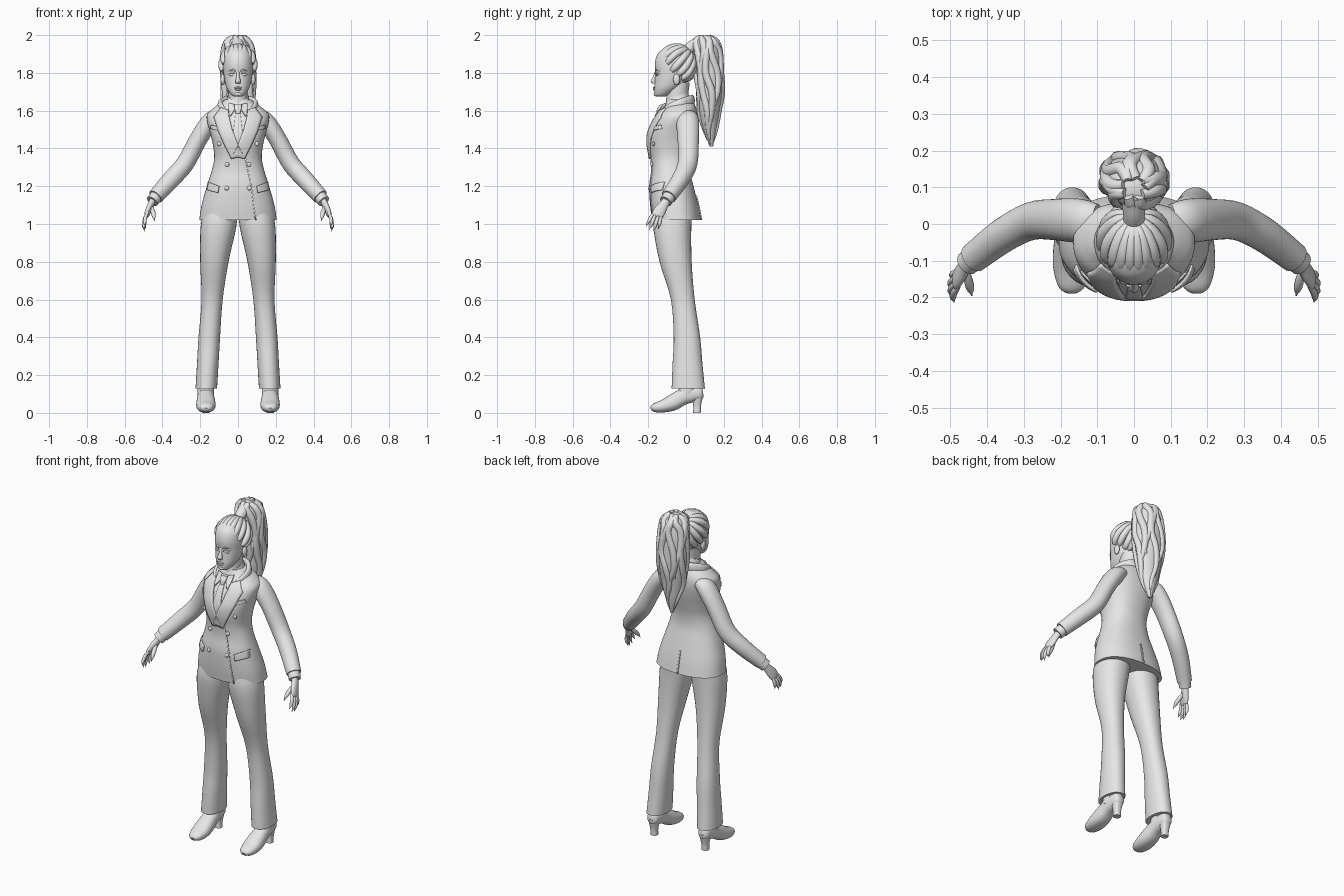
import bpy, bmesh, math
from mathutils import Vector
from mathutils.bvhtree import BVHTree

cube = bpy.data.objects.get("Cube")
if cube:
    bpy.data.objects.remove(cube)

grey = bpy.data.materials.new("plain_grey")
grey.use_nodes = True
grey.diffuse_color = (0.8, 0.8, 0.8, 1)
grey.node_tree.nodes["Principled BSDF"].inputs["Base Color"].default_value = (0.8, 0.8, 0.8, 1)
parts = []


def finish(name, bm, mirror=False, thick=0):
    """Turn a bmesh into a named object, optionally mirrored or thickened."""
    bmesh.ops.recalc_face_normals(bm, faces=bm.faces)
    mesh = bpy.data.meshes.new(name)
    bm.to_mesh(mesh)
    bm.free()
    mesh.materials.append(grey)
    obj = bpy.data.objects.new(name, mesh)
    bpy.context.collection.objects.link(obj)
    if thick:
        mod = obj.modifiers.new("thickness", 'SOLIDIFY')
        mod.thickness, mod.offset = thick, 0
    if mirror:
        mod = obj.modifiers.new("mirror", 'MIRROR')
        mod.use_mirror_merge = False
    parts.append(obj)
    return obj


def smooth(points, steps):
    """Catmull-Rom sampling of points of any dimension."""
    p = [Vector(q) for q in points]
    p = [p[0] * 2 - p[1]] + p + [p[-1] * 2 - p[-2]]
    out = []
    for i in range(1, len(p) - 2):
        a, b, c, d = p[i - 1:i + 3]
        for s in range(steps):
            t = s / steps
            out.append((b * 2 + (c - a) * t + (a * 2 - b * 5 + c * 4 - d) * t ** 2
                        + (b * 3 - a - c * 3 + d) * t ** 3) * 0.5)
    return out + [p[-2]]


def loft(name, rings, along=False, ref=(1, 0, 0), power=2, sides=32, steps=4,
         mirror=False, tilt=0):
    """Skin rings (x, y, z, radius a, radius b), level or square to their path."""
    rings = smooth(rings, steps)
    bm = bmesh.new()
    loops = []
    for i, r in enumerate(rings):
        centre, u, v = Vector(r[:3]), Vector((1, 0, 0)), Vector((0, 1, tilt))
        if along:
            t = Vector(rings[min(i + 1, len(rings) - 1)][:3]) - Vector(rings[max(i - 1, 0)][:3])
            u = t.cross(Vector(ref)).normalized()
            v = t.cross(u).normalized()
        loop = []
        for k in range(sides):
            a = math.tau * k / sides
            c, s = math.cos(a), math.sin(a)
            c = math.copysign(abs(c) ** (2 / power), c)
            s = math.copysign(abs(s) ** (2 / power), s)
            loop.append(bm.verts.new(centre + u * c * max(r[3], .002) + v * s * max(r[4], .002)))
        loops.append(loop)
    for l, m in zip(loops, loops[1:]):
        for k in range(sides):
            n = (k + 1) % sides
            bm.faces.new((l[k], l[n], m[n], m[k]))
    bm.faces.new(loops[0])
    bm.faces.new(loops[-1])
    return finish(name, bm, mirror)


def stack(name, levels, **kw):
    """Level loft from (z, half width, front y, back y)."""
    return loft(name, [(0, (f + b) / 2, z, w, (b - f) / 2) for z, w, f, b in levels], **kw)


def cord(name, path, radius, **kw):
    """Tapered round strand along a path."""
    n = len(path) - 1
    rings = [(*p, radius * (1 - .6 * abs(2 * i / n - .8) ** 3),) * 1 for i, p in enumerate(path)]
    return loft(name, [(*r, r[3]) for r in rings], along=True, sides=10, **kw)


def ball(name, at, size, mirror=False):
    bm = bmesh.new()
    bmesh.ops.create_uvsphere(bm, u_segments=20, v_segments=12, radius=1)
    for v in bm.verts:
        v.co = Vector([c + s * p for c, s, p in zip(at, size, v.co)])
    return finish(name, bm, mirror)


def surface(obj):
    tree = BVHTree.FromPolygons([v.co for v in obj.data.vertices],
                                [p.vertices[:] for p in obj.data.polygons])

    def y_at(x, z, side=-1):
        hit = tree.ray_cast(Vector((x, side, z)), Vector((0, -side, 0)))[0]
        return hit.y if hit else -.06
    return y_at


def patch(name, rows, y_at, lift=.003, thick=.009, side=-1, mirror=True):
    """Thin plate between two edges, laid on a surface; rows are (x, z, x, z)."""
    bm = bmesh.new()
    grid = []
    for a, b in zip(rows, rows[1:]):
        for s in range(7):
            r = Vector(a).lerp(Vector(b), s / 6)
            row = []
            for k in range(7):
                x, z = r[0] + (r[2] - r[0]) * k / 6, r[1] + (r[3] - r[1]) * k / 6
                row.append(bm.verts.new((x, y_at(x, z, side) + side * lift, z)))
            grid.append(row)
    for l, m in zip(grid, grid[1:]):
        for k in range(6):
            bm.faces.new((l[k], l[k + 1], m[k + 1], m[k]))
    bmesh.ops.remove_doubles(bm, verts=bm.verts, dist=.0001)
    return finish(name, bm, mirror, thick)


# Jacket body
jacket = stack("jacket_body", [
    (1.02, .205, -.18, .08), (1.1, .193, -.19, .065), (1.2, .165, -.195, .04),
    (1.28, .14, -.185, .02), (1.35, .126, -.188, .02), (1.42, .133, -.2, .035),
    (1.48, .147, -.198, .05), (1.54, .163, -.175, .06), (1.58, .163, -.15, .06),
    (1.61, .135, -.125, .055), (1.635, .1, -.11, .045), (1.66, .065, -.1, .03)],
    power=2.3, sides=64)
cloth = surface(jacket)

# Jacket details
patch("lapel", [(.05, 1.6, .09, 1.615), (.047, 1.57, .127, 1.565), (.03, 1.5, .103, 1.49),
                (.0, 1.42, .07, 1.415), (-.03, 1.36, .035, 1.345)], cloth, lift=.005)
patch("hip_pocket", [(.1, 1.2, .156, 1.222), (.106, 1.165, .164, 1.18)], cloth, lift=.006)
patch("breast_pocket", [(.078, 1.508, .14, 1.525), (.08, 1.488, .143, 1.505)], cloth)
patch("front_edge", [(.035, 1.35, .041, 1.35), (.068, 1.2, .074, 1.2),
                     (.09, 1.022, .096, 1.022)], cloth, lift=0, mirror=False)
patch("back_vent", [(-.004, 1.15, .003, 1.15), (-.004, 1.022, .006, 1.022)], cloth,
      lift=.001, side=1, mirror=False)
for x, z in ((.1, 1.425), (.058, 1.315), (.06, 1.19)):
    ball("jacket_button", (x, cloth(x, z) - .003, z), (.012, .007, .012), mirror=True)
loft("jacket_collar", [(0, .035, 1.655, .012, .028), (.05, .022, 1.65, .014, .03),
                       (.09, -.03, 1.63, .016, .032), (.088, -.085, 1.608, .014, .028),
                       (.065, -.125, 1.585, .008, .018)],
     along=True, ref=(0, 0, 1), mirror=True)

# Shirt and tie
loft("shirt_collar", [(0, -.045, 1.625, .07, .066), (0, -.045, 1.66, .061, .06),
                      (0, -.045, 1.678, .056, .054)], tilt=.35)
patch("collar_point", [(.004, 1.628, .05, 1.64), (.016, 1.608, .05, 1.61),
                       (.038, 1.572, .046, 1.575)], cloth, lift=.008)
patch("tie_blade", [(-.012, 1.59, .012, 1.59), (-.026, 1.47, .026, 1.47),
                    (-.02, 1.4, .02, 1.4)], cloth, lift=.002, mirror=False)
loft("tie_knot", [(0, -.125, 1.632, .02, .012), (0, -.138, 1.61, .019, .015),
                  (0, -.148, 1.585, .011, .01)], power=3)

# Sleeves, cuffs
loft("sleeve", [(.1, .005, 1.57, .05, .035), (.135, .008, 1.553, .058, .047),
                (.168, .01, 1.515, .06, .048), (.215, .012, 1.44, .056, .047),
                (.28, .008, 1.32, .052, .048), (.355, -.03, 1.235, .047, .047),
                (.437, -.092, 1.145, .041, .041)], along=True, mirror=True)
loft("shirt_cuff", [(.43, -.086, 1.15, .035, .034), (.454, -.107, 1.12, .034, .033)],
     along=True, mirror=True)
for i in range(3):
    ball("sleeve_button", (.425 - .016 * i, -.046 + .013 * i, 1.152 + .018 * i), (.007,) * 3, True)

# Hands
loft("palm", [(.448, -.1, 1.13, .022, .018), (.46, -.115, 1.105, .024, .017),
              (.473, -.135, 1.075, .031, .016), (.483, -.15, 1.05, .031, .013),
              (.486, -.154, 1.038, .022, .008)], along=True, mirror=True)
fingers = {"index": ((.478, -.17, 1.063), (.49, -.212, .988)),
           "middle": ((.484, -.16, 1.055), (.495, -.195, .968)),
           "ring": ((.486, -.146, 1.048), (.495, -.172, .962)),
           "little": ((.484, -.131, 1.047), (.488, -.146, .975))}
for label, (root, tip) in fingers.items():
    a, b = Vector(root), Vector(tip)
    bulge = Vector((.007, 0, 0))
    cord(label + "_finger", [a, a.lerp(b, .35) + bulge, a.lerp(b, .7) + bulge, b], .0095, mirror=True)
cord("thumb", [(.46, -.12, 1.095), (.452, -.15, 1.07), (.446, -.175, 1.045), (.442, -.195, 1.018)],
     .012, mirror=True)

# Trousers
loft("trouser_leg", [(.168, .012, .13, .057, .088), (.16, .008, .26, .057, .079),
                     (.152, .005, .4, .057, .07), (.137, -.017, .6, .056, .063),
                     (.125, -.055, .8, .075, .085), (.104, -.072, .98, .094, .1),
                     (.09, -.065, 1.08, .088, .1)], power=2.2, mirror=True)

# Shoes
loft("shoe", [(.17, -.185, .018, .01, .018), (.17, -.168, .026, .023, .037),
              (.17, -.12, .036, .034, .05), (.17, -.07, .055, .043, .05),
              (.17, -.02, .083, .043, .044), (.17, .03, .1, .044, .04),
              (.17, .075, .105, .037, .033), (.17, .09, .107, .024, .02)],
     along=True, power=2.3, mirror=True)
loft("shoe_heel", [(.17, .058, 0, .02, .02), (.17, .059, .04, .021, .021),
                   (.17, .06, .1, .033, .033)], power=2.6, mirror=True)
loft("ankle", [(.17, .0, .09, .044, .05), (.17, .02, .17, .042, .045)], mirror=True)

# Neck and head
stack("neck", [(1.6, .06, -.11, .02), (1.66, .05, -.105, .01), (1.75, .052, -.1, .02)])
head = stack("head", [
    (1.674, .018, -.155, -.115), (1.684, .036, -.166, -.085), (1.715, .057, -.168, -.04),
    (1.75, .069, -.166, .0), (1.8, .077, -.162, .02), (1.85, .08, -.165, .035),
    (1.9, .073, -.15, .03), (1.93, .05, -.115, .01), (1.943, .015, -.07, -.03)],
    power=2.1, sides=48)
skin = surface(head)
loft("nose", [(0, -.158, 1.81, .007, .006), (0, -.166, 1.78, .009, .009),
              (0, -.173, 1.757, .014, .014), (0, -.169, 1.744, .013, .009)], sides=16)
ball("upper_lip", (0, -.168, 1.722), (.021, .007, .005))
ball("lower_lip", (0, -.168, 1.713), (.018, .008, .006))
ball("chin", (0, -.158, 1.688), (.02, .013, .012))
ball("eye", (.032, skin(.032, 1.79) + .002, 1.79), (.015, .006, .007), True)
for label, z, r in (("brow", 1.812, .005), ("eyelid", 1.797, .0035)):
    cord(label, [(x, skin(x, z) - .001, z + dz) for x, dz in ((.014, -.002), (.03, .003), (.052, -.003))],
         r, ref=(0, 0, 1), mirror=True)
ball("ear", (.08, -.05, 1.765), (.012, .018, .03), True)

# Swept-back hair
middle, radii = Vector((0, -.047, 1.845)), Vector((.086, .094, .094))
ball("hair_cap", middle + Vector((0, .008, .004)), radii * .97)
knot = Vector((0, .025, 1.925))
hairline = [(.012, -.14, 1.9), (.035, -.135, 1.895), (.057, -.118, 1.88), (.072, -.1, 1.85),
            (.08, -.075, 1.81), (.08, -.04, 1.785), (.07, -.01, 1.735), (.045, .01, 1.72),
            (.015, .02, 1.715)]
for start in hairline:
    path = []
    for i in range(6):
        d = Vector(start).lerp(knot, i / 5) - middle
        scale = math.sqrt(sum((d[k] / radii[k]) ** 2 for k in range(3)))
        path.append(middle + d / scale)
    cord("hair_strand", path, .019, steps=3, mirror=True)
loft("hair_band", [(0, .005, 1.915, .03, .03), (0, .03, 1.94, .03, .03), (0, .06, 1.955, .034, .034)],
     along=True)

# Ponytail with wavy locks
tail = [(1.99, .03, .07, .125), (1.965, .06, .048, .165), (1.91, .078, .045, .182),
        (1.8, .085, .052, .193), (1.7, .082, .062, .193), (1.6, .07, .07, .177),
        (1.5, .043, .092, .163), (1.41, .008, .125, .142)]
stack("ponytail", tail)
for n in range(13):
    path = []
    for j, (z, w, f, b) in enumerate(tail):
        a = math.tau * n / 13 + .3 * math.sin(j * 1.7 + n * 2)
        path.append((w * .95 * math.cos(a), (f + b) / 2 + (b - f) * .46 * math.sin(a), z))
    cord("ponytail_lock", path[:8 - n % 3], .02)

# Smooth shading with crisp hems
for obj in bpy.context.selected_objects:
    obj.select_set(False)
for obj in parts:
    obj.select_set(True)
bpy.context.view_layer.objects.active = jacket
bpy.ops.object.shade_smooth_by_angle(angle=math.radians(45))
